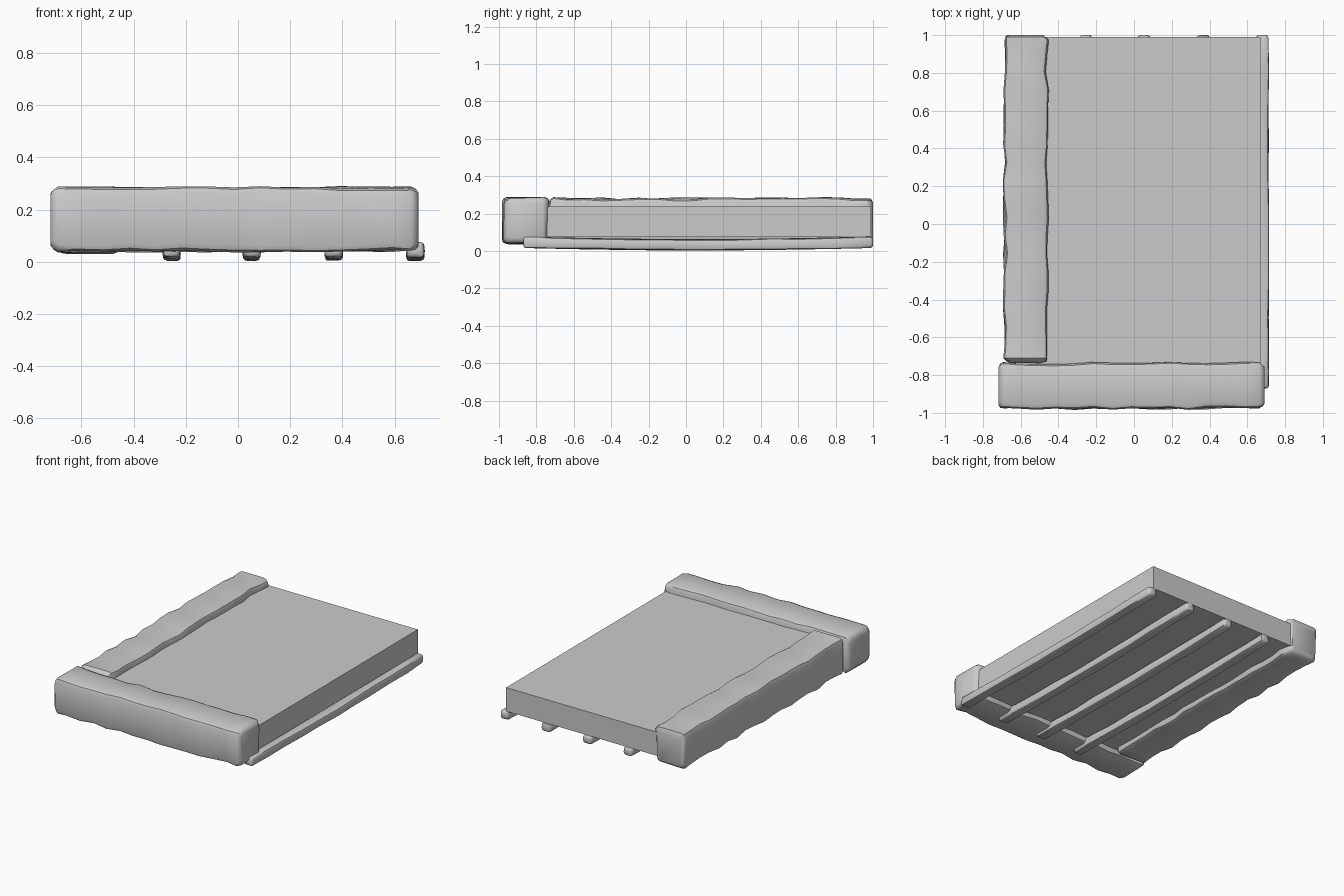
import bpy, bmesh, random
from math import cos, sin, pi
from mathutils import Vector

if "Cube" in bpy.data.objects:
    bpy.data.objects.remove(bpy.data.objects["Cube"])

random.seed(7)


def finish(bm, name, smooth=None):
    bmesh.ops.recalc_face_normals(bm, faces=bm.faces)
    mesh = bpy.data.meshes.new(name)
    bm.to_mesh(mesh)
    bm.free()
    ob = bpy.data.objects.new(name, mesh)
    bpy.context.collection.objects.link(ob)
    if smooth:
        bpy.ops.object.select_all(action='DESELECT')
        ob.select_set(True)
        bpy.context.view_layer.objects.active = ob
        bpy.ops.object.shade_smooth_by_angle(angle=smooth)
    return ob


def rough_bar(name, lo, hi, axis, rings, radius, wobble, bend=None):
    """Hewn bar along x (0) or y (1): rounded sections, each corner worn at random."""
    lo, hi = Vector(lo), Vector(hi)
    side = 1 - axis
    mid, half = (lo + hi) / 2, (hi - lo) / 2
    bm = bmesh.new()
    loops = []
    # Extra rings close to each end give the rounded rim
    inset = radius / (hi[axis] - lo[axis])
    steps = [0, inset * 0.35, inset] + [i / rings for i in range(1, rings)]
    steps += [1 - inset, 1 - inset * 0.35, 1]
    for k, t in enumerate(steps):
        edge = min(k, len(steps) - 1 - k)
        shrink = (radius * 0.9, radius * 0.3, 0)[min(edge, 2)]
        loop = []
        for c, (sx, sz) in enumerate(((1, 1), (-1, 1), (-1, -1), (1, -1))):
            wear_s = random.uniform(0, wobble) + shrink
            wear_z = random.uniform(0, wobble * 0.7) + shrink
            r = radius * random.uniform(0.7, 1.2)
            for a in range(3):
                ang = pi / 4 + c * pi / 2 + (a - 1) * pi / 4
                co = Vector((0, 0, 0))
                co[axis] = lo[axis] + t * (hi[axis] - lo[axis])
                co[side] = mid[side] + sx * (half[side] - wear_s - r) + r * cos(ang)
                co.z = mid.z + sz * (half.z - wear_z - r) + r * sin(ang)
                if bend:
                    co.z += bend(t)
                loop.append(bm.verts.new(co))
        loops.append(loop)
    n = len(loops[0])
    for a, b in zip(loops, loops[1:]):
        for i in range(n):
            bm.faces.new((a[i], a[(i + 1) % n], b[(i + 1) % n], b[i]))
    bm.faces.new(loops[0])
    bm.faces.new(loops[-1])
    return finish(bm, name, 0.7)


def box(name, lo, hi):
    bm = bmesh.new()
    bmesh.ops.create_cube(bm, size=1)
    lo, hi = Vector(lo), Vector(hi)
    for v in bm.verts:
        v.co = Vector((v.co[i] * (hi[i] - lo[i]) + (lo[i] + hi[i]) / 2 for i in range(3)))
    return finish(bm, name)


# Flat deck slab between the two curbs
box("deck_slab", (-0.52, -0.80, 0.075), (0.67, 0.99, 0.237))

# Heavy hewn beams along the front and the left side
rough_bar("front_beam", (-0.718, -0.985, 0.035), (0.692, -0.73, 0.29), 0, 14, 0.028, 0.014)
rough_bar("side_beam", (-0.695, -0.735, 0.03), (-0.45, 1.0, 0.288), 1, 18, 0.026, 0.018)

# Four thin sagging joists below the slab
for i, x in enumerate((-0.255, 0.053, 0.367, 0.68)):
    rough_bar(f"joist_{i + 1}", (x - 0.036, -0.87, 0.016), (x + 0.036, 1.0, 0.078),
              1, 10, 0.014, 0.006, bend=lambda t: -0.014 * sin(pi * t))
